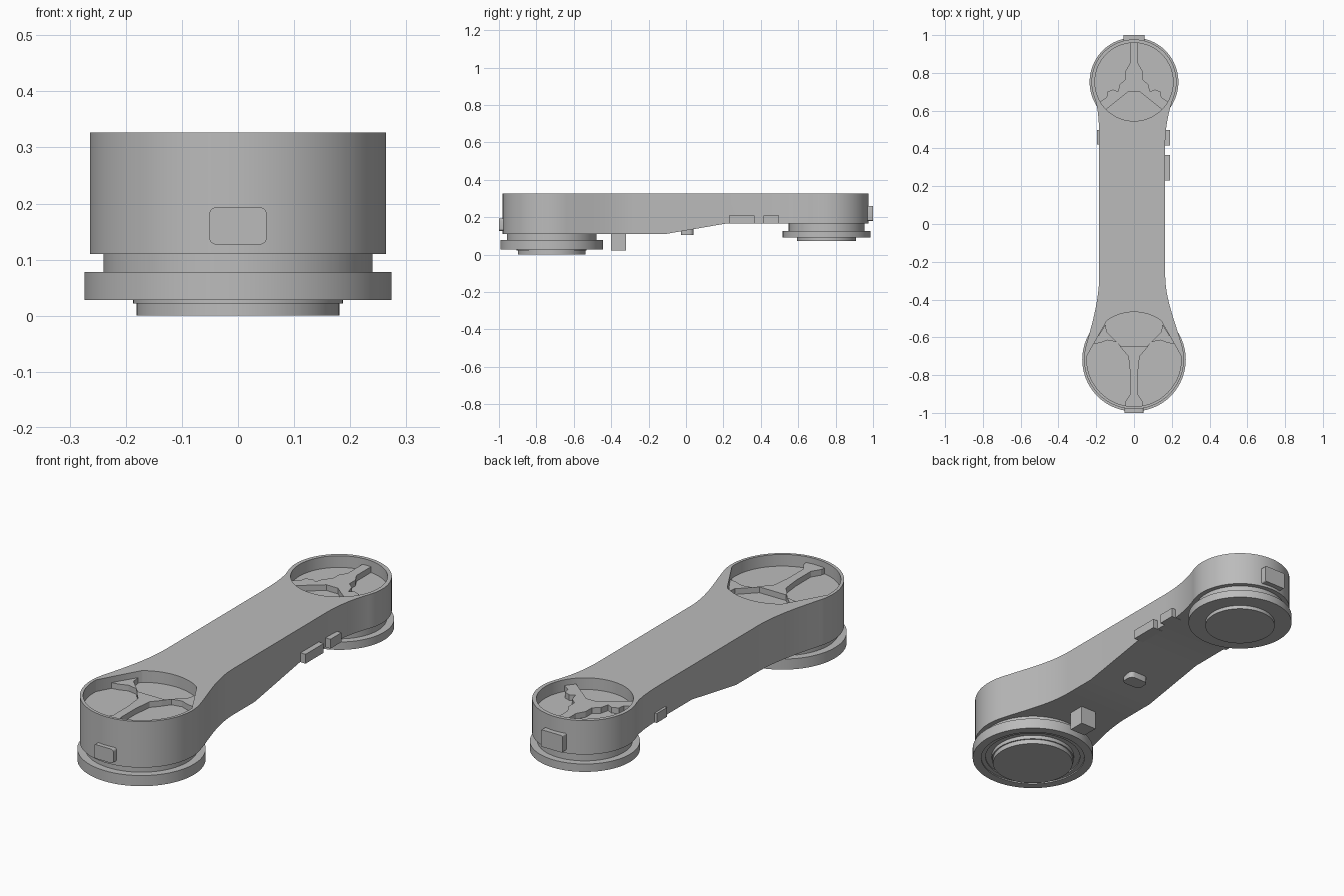
import bpy, bmesh
from math import cos, sin, radians, pi
from mathutils import Matrix, Vector
from mathutils.geometry import interpolate_bezier

cube = bpy.data.objects.get("Cube")
if cube:
    bpy.data.objects.remove(cube, do_unlink=True)

grey = bpy.data.materials.new("plain_grey")
grey.use_nodes = True
COLOUR = (0.5, 0.5, 0.5, 1)
grey.diffuse_color = COLOUR
grey.node_tree.nodes["Principled BSDF"].inputs["Base Color"].default_value = COLOUR

TOP, FLOOR, RIB = 0.327, 0.272, 0.299
FRONT_Y, BACK_Y = -0.716, 0.752


def finish(name, bm):
    bmesh.ops.recalc_face_normals(bm, faces=bm.faces)
    mesh = bpy.data.meshes.new(name)
    bm.to_mesh(mesh)
    bm.free()
    mesh.materials.append(grey)
    ob = bpy.data.objects.new(name, mesh)
    bpy.context.collection.objects.link(ob)
    return ob


def activate(ob):
    bpy.ops.object.select_all(action="DESELECT")
    ob.select_set(True)
    bpy.context.view_layer.objects.active = ob


def smooth(ob, angle=30):
    activate(ob)
    bpy.ops.object.shade_smooth_by_angle(angle=radians(angle))


def prism(name, points, low, high, matrix=Matrix()):
    """Extrude a flat outline from low to high, then place it."""
    bm = bmesh.new()
    face = bm.faces.new([bm.verts.new((x, y, low)) for x, y in points])
    new = bmesh.ops.extrude_face_region(bm, geom=[face])["geom"]
    bmesh.ops.translate(bm, vec=(0, 0, high - low),
                        verts=[v for v in new if isinstance(v, bmesh.types.BMVert)])
    bm.transform(matrix)
    return finish(name, bm)


def box(name, low, high, round_axis=None, radius=0.012):
    """Box between two corners; edges along round_axis may be rounded."""
    low, high = Vector(low), Vector(high)
    bm = bmesh.new()
    bmesh.ops.create_cube(bm, size=1)
    bm.transform(Matrix.Translation((low + high) / 2) @ Matrix.Diagonal((high - low).to_4d()))
    if round_axis is not None:
        edges = [e for e in bm.edges
                 if abs((e.verts[0].co - e.verts[1].co).normalized()[round_axis]) > 0.9]
        bmesh.ops.bevel(bm, geom=edges, offset=radius, segments=5, profile=0.5, affect="EDGES")
    ob = finish(name, bm)
    smooth(ob)
    return ob


def lathe(name, profile, y):
    """Spin a radius/height profile about a vertical axis."""
    bm = bmesh.new()
    verts = [bm.verts.new((r, 0, z)) for r, z in profile]
    edges = [bm.edges.new(pair) for pair in zip(verts, verts[1:])]
    bmesh.ops.spin(bm, geom=verts + edges, cent=(0, 0, 0), axis=(0, 0, 1),
                   angle=2 * pi, steps=80)
    bmesh.ops.remove_doubles(bm, verts=bm.verts, dist=0.0001)
    bmesh.ops.translate(bm, verts=bm.verts, vec=(0, y, 0))
    ob = finish(name, bm)
    smooth(ob)
    return ob


def arc(y, r, start, end, steps=40):
    angles = [radians(start + (end - start) * i / steps) for i in range(steps + 1)]
    return [(r * cos(a), y + r * sin(a)) for a in angles]


def mirrored(half):
    return half + [(-x, y) for x, y in reversed(half)]


def blend(a, ha, hb, b):
    curve = interpolate_bezier(*[Vector(p).to_3d() for p in (a, ha, hb, b)], 14)
    return [(p.x, p.y) for p in curve[1:-1]]


def cut(ob, cutter):
    mod = ob.modifiers.new("cut", "BOOLEAN")
    mod.operation, mod.solver, mod.object = "DIFFERENCE", "EXACT", cutter
    activate(ob)
    bpy.ops.object.modifier_apply(modifier=mod.name)
    bpy.data.objects.remove(cutter, do_unlink=True)


def side(neck):
    """Right-hand outline: round front end, neck, round back end."""
    front = arc(FRONT_Y, 0.264, -90, 18)
    back = arc(BACK_Y, 0.225, -22, 90)
    a, b = (neck, -0.27), (neck, 0.42)
    lower = blend(front[-1], (0.222, -0.53), (neck, -0.40), a)
    upper = blend(b, (neck, 0.52), (0.187, 0.61), back[0])
    return front + lower + [a, b] + upper + back


# Arm body with a stepped underside and a round recess at each end
left_side = [(-x, y) for x, y in reversed(side(0.184))]
body = prism("arm_body", side(0.165) + left_side[1:-1], 0.11, TOP)
along_x = Matrix(((0, 0, 1, 0), (1, 0, 0, 0), (0, 1, 0, 0), (0, 0, 0, 1)))
cut(body, prism("underside_cutter",
                [(-0.21, 0.0927), (0.22, 0.167), (1.2, 0.167), (1.2, 0)], -1, 1, along_x))
front_recess = mirrored(arc(FRONT_Y, 0.25, -90, 4)[1:] + arc(FRONT_Y, 0.25, 55, 90)[:-1])
cut(body, prism("front_cutter", front_recess, FLOOR, 0.5))
cut(body, prism("back_cutter", arc(BACK_Y, 0.207, 0, 360, 80)[:-1], FLOOR, 0.5))
smooth(body)

# Three-armed ribs on the recess floors
prism("front_rib", mirrored([
    (0.05, -0.966), (0.045, -0.94), (0.02, -0.90), (0.02, -0.79), (0.03, -0.70),
    (0.065, -0.66), (0.09, -0.625), (0.14, -0.615), (0.18, -0.63), (0.215, -0.635),
    (0.15, -0.53), (0.145, -0.57), (0.07, -0.645)]), FLOOR - 0.01, RIB)
prism("back_rib", mirrored([
    (0.022, 0.965), (0.022, 0.85), (0.045, 0.81), (0.045, 0.765), (0.075, 0.74),
    (0.085, 0.70), (0.11, 0.712), (0.14, 0.70), (0.145, 0.67), (0.183, 0.645),
    (0.165, 0.61), (0.155, 0.60), (0.03, 0.70)]), FLOOR - 0.01, RIB)

# Round bases with a groove under the body and a raised foot
lathe("front_base", [(0, 0), (0.181, 0), (0.181, 0.022), (0.187, 0.022), (0.187, 0.04),
                     (0.215, 0.04), (0.215, 0.034), (0.235, 0.034), (0.235, 0.028),
                     (0.274, 0.028), (0.274, 0.078), (0.24, 0.078), (0.24, 0.12),
                     (0, 0.12)], FRONT_Y - 0.002)
lathe("back_base", [(0, 0.073), (0.158, 0.073), (0.158, 0.09), (0.235, 0.09),
                    (0.235, 0.127), (0.203, 0.127), (0.203, 0.18), (0, 0.18)], BACK_Y)

# End buttons
box("front_button", (-0.051, -1.0, 0.127), (0.051, -0.96, 0.193), 1)
box("back_button", (-0.056, 0.95, 0.18), (0.056, 1.0, 0.26), 1, 0.006)

# Side tabs
box("left_long_tab", (0.14, 0.23, 0.166), (0.191, 0.365, 0.21))
box("left_short_tab", (0.14, 0.415, 0.166), (0.191, 0.497, 0.21))
box("right_short_tab", (-0.196, 0.42, 0.166), (-0.15, 0.497, 0.21))

# Underside block and rounded button
box("under_block", (-0.041, -0.4, 0.022), (0.041, -0.322, 0.13))
box("under_button", (-0.05, -0.028, 0.105), (0.05, 0.04, 0.16), 2, 0.022)
